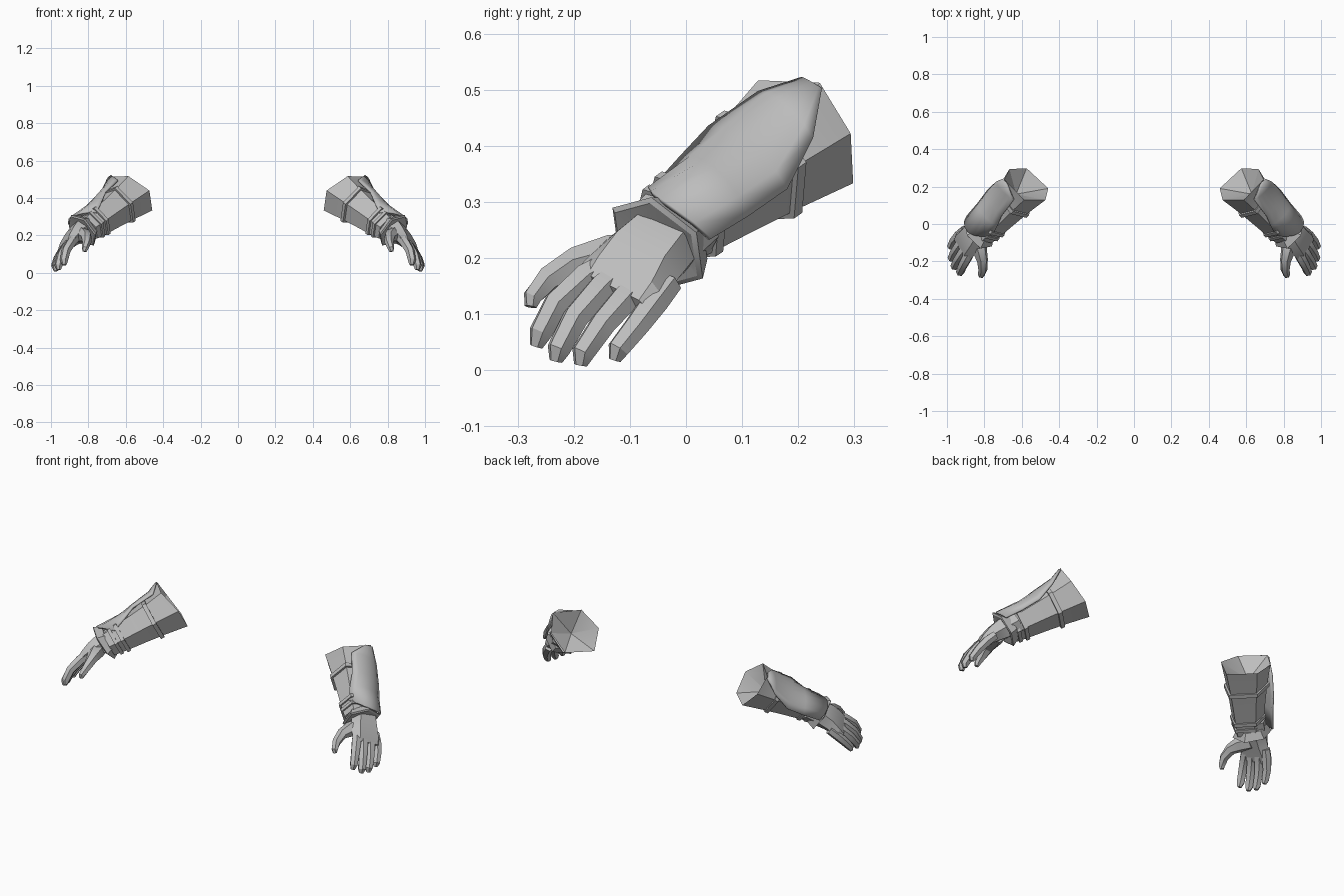
import bpy, bmesh, math
from mathutils import Vector as V

if "Cube" in bpy.data.objects:
    bpy.data.objects.remove(bpy.data.objects["Cube"])

# Forearm frame: D runs elbow to hand, S is the outer side, U is the upper side
O = V((.585, .205, .41))
D = V((.63, -.63, -.46)).normalized()
S = V((1, 1, 0)).normalized()
U = S.cross(D).normalized()
if U.z < 0:
    U = -U

metal = bpy.data.materials.new("grey metal")
metal.diffuse_color = (.51, .51, .51, 1)
metal.use_nodes = True
metal.node_tree.nodes["Principled BSDF"].inputs["Base Color"].default_value = metal.diffuse_color


def arm(t, s, u):
    return O + D * t + S * s + U * u


def finish(name, bm, angle=30, thick=0):
    bmesh.ops.recalc_face_normals(bm, faces=bm.faces)
    me = bpy.data.meshes.new(name)
    bm.to_mesh(me)
    bm.free()
    me.materials.append(metal)
    ob = bpy.data.objects.new(name, me)
    bpy.context.collection.objects.link(ob)
    bpy.ops.object.select_all(action='DESELECT')
    ob.select_set(True)
    bpy.context.view_layer.objects.active = ob
    bpy.ops.object.shade_smooth_by_angle(angle=math.radians(angle))
    if thick:
        m = ob.modifiers.new("thickness", 'SOLIDIFY')
        m.thickness = thick
        m.offset = 0
    ob.modifiers.new("pair", 'MIRROR')
    return ob


def loft(name, rings, loop=False, angle=30):
    bm = bmesh.new()
    rows = [[bm.verts.new(p) for p in r] for r in rings]
    n = len(rows[0])
    pairs = list(zip(rows, rows[1:])) + ([(rows[-1], rows[0])] if loop else [])
    for a, b in pairs:
        for i in range(n):
            j = (i + 1) % n
            bm.faces.new((a[i], a[j], b[j], b[i]))
    if not loop:
        bm.faces.new(rows[0])
        bm.faces.new(rows[-1])
    return finish(name, bm, angle)


# Six-sided sleeve outline at the elbow (side, up, setback)
HEX = [(.1, .115, 0), (-.053, .12, 0), (-.133, .015, -.035),
       (-.1, -.105, -.035), (.058, -.102, -.03), (.12, .008, -.01)]
SCALE = [(0, 1), (.1, .84), (.2, .74), (.3, .65), (.38, .56)]


def section(t, grow=1.0):
    for (t0, k0), (t1, k1) in zip(SCALE, SCALE[1:]):
        if t <= t1:
            k = k0 + (k1 - k0) * (t - t0) / (t1 - t0)
            break
    k *= grow
    ring = []
    for i, (s, u, back) in enumerate(HEX):
        f = k * (1 - .26 * min(1, t / .12)) if i == 0 else k
        ring.append(arm(t + back * max(0, 1 - t / .1), s * f - .05 * t, u * f))
    return ring


# Sleeve with a hollow, fan-shaped elbow end
hub = [arm(.07, p[0] * .02, p[1] * .02) for p in HEX]
loft("sleeve", [hub] + [section(t) for t in (0, .1, .2, .3, .38)], angle=25)

# Straps around the sleeve
for name, t, w in (("elbow_strap", .1, .022), ("wrist_strap", .29, .02),
                   ("lower_wrist_strap", .33, .018)):
    loft(name, [section(t, .95), section(t, 1.1),
                section(t + w, 1.13), section(t + w, .95)], loop=True)


# Flared collar between wrist and hand
def collar(t, r):
    return [arm(t + .014 * math.cos(a - 2.2), r * math.cos(a) - .006, r * math.sin(a))
            for a in (math.radians(10 + 60 * i) for i in range(6))]


loft("wrist_collar", [collar(.355, .05), collar(.36, .078), collar(.4, .102),
                      collar(.405, .092), collar(.4, .05)], loop=True)

# Curved outer plate: t, angle, radius at both edges, then how much the middle bows
ROWS = [(.005, .005, 45, 62, .148, .142, 0), (.08, .045, 20, 96, .127, .118, -.004),
        (.18, .17, -3, 104, .12, .116, -.018), (.28, .24, -5, 119, .108, .1, -.016),
        (.375, .315, -3, 136, .101, .09, -.006)]
bm = bmesh.new()
grid = []
COLS = 7
for t0, t1, a0, a1, r0, r1, bulge in ROWS:
    row = []
    for i in range(COLS):
        f = i / (COLS - 1)
        a = math.radians(a0 + (a1 - a0) * f)
        bow = math.sin(math.pi * f)
        r = r0 + (r1 - r0) * f + bulge * bow
        t = t0 + (t1 - t0) * f + .05 * bow * (t0 > .3)
        row.append(bm.verts.new(arm(t, r * math.cos(a), r * math.sin(a))))
    grid.append(row)
for a, b in zip(grid, grid[1:]):
    for i in range(COLS - 1):
        bm.faces.new((a[i], a[i + 1], b[i + 1], b[i]))
finish("outer_plate", bm, 40, .01)

# Palm: flattened six-sided sections from wrist to knuckles
W = V((.055, .10, -.05)).normalized()
N = V((.7, 0, .7)).normalized()
palm = []
for c, w, h in (((.79, .01, .262), .06, .055), ((.838, -.045, .225), .072, .052),
                ((.872, -.08, .196), .082, .042), ((.905, -.108, .16), .09, .03),
                ((.924, -.13, .135), .088, .018)):
    palm.append([V(c) + W * w * x + N * h * y for x, y in
                 ((1, 0), (.65, 1), (-.65, 1), (-1, 0), (-.65, -1), (.65, -1))])
loft("palm", palm, angle=20)


# Fingers and thumb: tapered six-sided tubes along a bent path
def finger(name, path, radii):
    pts = [V(p) for p in path]
    rings = []
    for i, p in enumerate(pts):
        d = (pts[min(i + 1, len(pts) - 1)] - pts[max(i - 1, 0)]).normalized()
        side = d.cross(N).normalized()
        up = side.cross(d)
        rings.append([p + (side * math.cos(a) + up * math.sin(a)) * radii[i]
                      for a in (math.radians(60 * k) for k in range(6))])
    loft(name, rings, angle=25)


R = (.026, .028, .025, .022, .012)
finger("index_finger", [(.868, -.14, .185), (.892, -.18, .163), (.92, -.232, .117),
                        (.93, -.259, .067), (.928, -.267, .042)], R)
finger("middle_finger", [(.883, -.115, .175), (.914, -.15, .145), (.945, -.197, .093),
                         (.96, -.227, .037), (.958, -.232, .016)], R)
finger("ring_finger", [(.898, -.075, .158), (.93, -.108, .127), (.958, -.148, .082),
                       (.975, -.184, .03), (.973, -.188, .009)], R)
finger("little_finger", [(.905, -.03, .155), (.936, -.057, .12), (.963, -.088, .078),
                         (.979, -.121, .037), (.977, -.127, .018)],
       [r * .95 for r in R])
finger("thumb", [(.85, -.07, .198), (.826, -.135, .2), (.81, -.195, .191),
                 (.808, -.245, .163), (.817, -.274, .13), (.82, -.277, .113)],
       (.045, .042, .03, .024, .018, .011))
